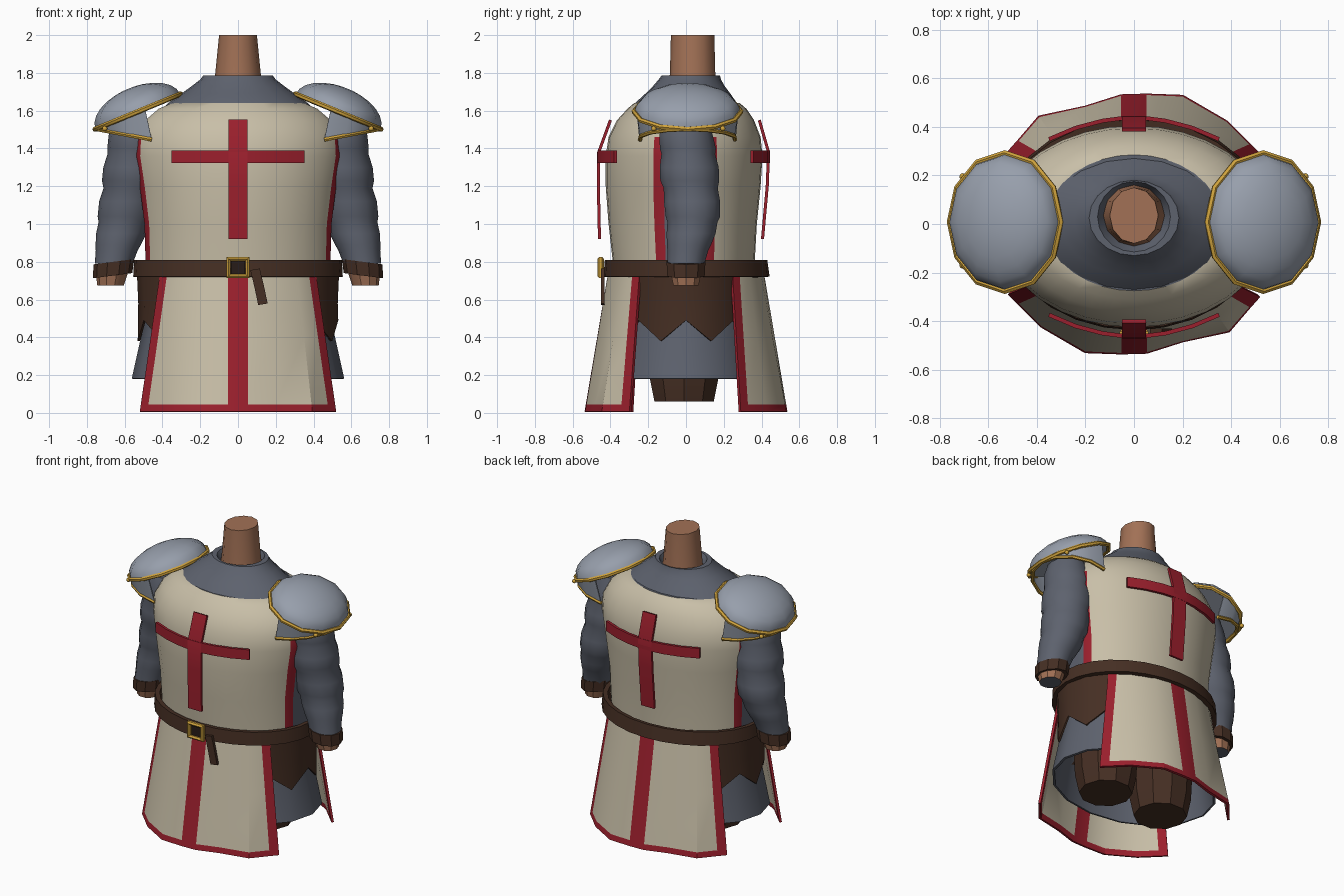
import bpy, bmesh, math
from math import sin, cos, pi, sqrt
from mathutils import Vector

cube = bpy.data.objects.get("Cube")
if cube:
    bpy.data.objects.remove(cube, do_unlink=True)


def material(name, r, g, b):
    m = bpy.data.materials.new(name)
    m.use_nodes = True
    m.diffuse_color = (r, g, b, 1)
    bsdf = next(n for n in m.node_tree.nodes if n.type == 'BSDF_PRINCIPLED')
    bsdf.inputs["Base Color"].default_value = (r, g, b, 1)
    bsdf.inputs["Roughness"].default_value = 0.8
    return m


CREAM = material("cream cloth", .58, .52, .39)
RED = material("red cloth", .33, .014, .026)
MAIL = material("grey mail", .11, .122, .155)
STEEL = material("pale steel", .31, .345, .41)
GOLD = material("gold", .62, .36, .045)
LEATHER = material("brown leather", .06, .028, .017)
DARK = material("dark leather", .02, .012, .009)
SKIN = material("skin", .36, .165, .092)


def finish(ob, angle=35):
    bpy.ops.object.select_all(action='DESELECT')
    ob.select_set(True)
    bpy.context.view_layer.objects.active = ob
    if ob.type == 'CURVE':
        bpy.ops.object.convert(target='MESH')
    for mod in list(ob.modifiers):
        bpy.ops.object.modifier_apply(modifier=mod.name)
    bpy.ops.object.shade_smooth_by_angle(angle=math.radians(angle))
    return ob


def grid(name, rows, mats, closed=False, caps=False, rule=None, solid=0, cap_mat=0, angle=35):
    """Skin rows of points with quads; rule(row, column) picks the material."""
    bm = bmesh.new()
    vs = [[bm.verts.new(p) for p in row] for row in rows]
    n = len(rows[0])
    for i in range(len(rows) - 1):
        for j in range(n if closed else n - 1):
            k = (j + 1) % n
            f = bm.faces.new((vs[i][j], vs[i][k], vs[i + 1][k], vs[i + 1][j]))
            f.material_index = rule(i, j) if rule else 0
    if caps:
        for row in (vs[0], vs[-1]):
            bm.faces.new(row).material_index = cap_mat
    bmesh.ops.recalc_face_normals(bm, faces=bm.faces)
    me = bpy.data.meshes.new(name)
    bm.to_mesh(me)
    bm.free()
    for m in mats:
        me.materials.append(m)
    ob = bpy.data.objects.new(name, me)
    bpy.context.collection.objects.link(ob)
    if solid:
        mod = ob.modifiers.new("thickness", 'SOLIDIFY')
        mod.thickness, mod.offset = solid, 0
    return finish(ob, angle)


def ring(z, rx, ry, cx=0, cy=0, n=24):
    return [(cx + rx * cos(2 * pi * k / n), cy + ry * sin(2 * pi * k / n), z) for k in range(n)]


def tube(name, points, radius, mat, cyclic=False):
    cu = bpy.data.curves.new(name, 'CURVE')
    cu.dimensions = '3D'
    cu.bevel_depth, cu.bevel_resolution, cu.use_fill_caps = radius, 1, True
    sp = cu.splines.new('POLY')
    sp.points.add(len(points) - 1)
    for p, co in zip(sp.points, points):
        p.co = (*co, 1)
    sp.use_cyclic_u = cyclic
    cu.materials.append(mat)
    ob = bpy.data.objects.new(name, cu)
    bpy.context.collection.objects.link(ob)
    return finish(ob)


# Neck, collar and mail mantle
grid("neck", [ring(1.7, .13, .13, cy=.035, n=12), ring(1.8, .12, .12, cy=.035, n=12),
              ring(2, .1, .115, cy=.035, n=12)], [SKIN], True, True)
grid("mail_mantle", [ring(z, rx, ry, cy=cy, n=20) for z, rx, ry, cy in (
    (1.56, .45, .33, 0), (1.64, .37, .27, 0), (1.69, .30, .225, .01), (1.73, .245, .19, .015),
    (1.765, .2, .165, .02), (1.785, .185, .155, .025), (1.785, .15, .145, .03),
    (1.73, .12, .12, .035))], [MAIL], True)

# Tabard body: cream front and back, red edging, mail at the open sides
quarter = [.14, .28, .42, .62, .82, 1.02, 1.21, 1.39]
angles = [0] + quarter + [pi / 2] + [pi - a for a in reversed(quarter)]
angles += [a + pi for a in angles]
side = cos(.28)


def body_ring(z, rx, front, back):
    return [(rx * max(-side, min(side, cos(a))) / side,
             sin(a) * (back if sin(a) > 0 else front), z) for a in angles]


def body_rule(i, j):
    slope = min(j % 18, 17 - j % 18)
    return 2 if slope < 2 else 1 if slope == 2 and i < 5 else 0


grid("tabard_body", [body_ring(*r) for r in (
    (.74, .485, .385, .36), (.82, .49, .39, .365), (1.0, .495, .41, .375), (1.2, .52, .425, .395),
    (1.36, .545, .425, .405), (1.46, .54, .41, .395), (1.55, .49, .365, .36),
    (1.61, .42, .31, .32), (1.64, .35, .275, .285))], [CREAM, RED, MAIL], True, True, body_rule, cap_mat=2)

# Raised cross on chest and back
for where, sign, profile in (
        ("chest", -1, ((.458, .92), (.464, 1.2), (.462, 1.38), (.40, 1.55))),
        ("back", 1, ((.405, .92), (.43, 1.2), (.437, 1.38), (.388, 1.55)))):
    grid(where + "_cross_upright", [[(x, sign * y, z) for x in (-.05, .05)] for y, z in profile],
         [RED], solid=.016)
    depth = profile[2][0]
    xs = [-.35, -.24, -.13, -.05, .05, .13, .24, .35]
    grid(where + "_cross_bar", [[(x, sign * (depth - .72 * x * x), z) for x in xs] for z in (1.322, 1.39)],
         [RED], solid=.017)

# Skirt panels with red trim and a centre stripe
hem = [(-.515, -.285), (-.475, -.325), (-.38, -.42), (-.2, -.525), (-.052, -.53),
       (.052, -.527), (.2, -.48), (.39, -.44), (.475, -.34), (.515, -.295)]


def panel_row(z, sign):
    t = z / .78
    row = []
    for k, (x, y) in enumerate(hem):
        tx = x if k in (4, 5) else x * .78 if k not in (1, 8) else x * .765
        ty = -.4 * sqrt(1 - (tx / .5) ** 2)
        row.append((sign * (x + (tx - x) * t), sign * (y + (ty - y) * t), z))
    return row


for where, sign in (("front", 1), ("back", -1)):
    grid(where + "_skirt_panel", [panel_row(z, sign) for z in (.005, .042, .4, .78)], [CREAM, RED],
         rule=lambda i, j: int(i == 0 or j in (0, 4, 8)), solid=.016, angle=25)

# Mail skirt, jagged leather apron and boots
grid("mail_skirt", [ring(.18, .555, .42, n=16), ring(.45, .495, .385, n=16), ring(.76, .46, .36, n=16)],
     [MAIL], True, solid=.015)
apron_hem = [(x, y, .38 if k % 2 else .49)
             for k, (x, y, z) in enumerate(ring(0, .525, .385, n=18))]
grid("leather_apron", [apron_hem, ring(.58, .522, .385, n=18), ring(.76, .53, .39, n=18)],
     [LEATHER], True, solid=.012)
for where, s in (("left", 1), ("right", -1)):
    grid(where + "_boot", [ring(z, r, r, s * .22, -.01, 10) for z, r in
                           ((.06, .165), (.18, .19), (.4, .2), (.72, .2))], [LEATHER], True, True)

# Belt, buckle and hanging strap
grid("belt", [ring(.72, .54, .425, cy=.003, n=28), ring(.808, .535, .415, n=28)], [LEATHER], True, solid=.03)
tube("buckle_frame", [(x, -.452, z) for x, z in ((-.05, .725), (-.05, .815), (.05, .815), (.05, .725))],
     .017, GOLD, True)
grid("buckle_centre", [[(x, -.447, z) for x in (-.036, .036)] for z in (.735, .805)], [DARK], solid=.009)
grid("belt_strap", [[(x - .025, -.44, z + .006), (x + .025, -.44, z + .014)]
                    for x, z in ((.132, .565), (.112, .66), (.09, .75))], [LEATHER], solid=.018)

# Arms and shoulder armour
TILT = math.radians(22.4)
for where, s in (("left", 1), ("right", -1)):
    sleeve = ((1.55, .54, 0, .12), (1.47, .54, 0, .145), (1.4, .54, .01, .152), (1.37, .545, .012, .146),
              (1.3, .553, .017, .16), (1.23, .56, .02, .16), (1.19, .565, .025, .147),
              (1.12, .583, .032, .152), (1.04, .595, .037, .148), (1.01, .602, .034, .136),
              (.95, .618, .027, .133), (.89, .634, .016, .12), (.86, .642, .01, .111), (.79, .658, 0, .1))
    grid(where + "_mail_sleeve", [ring(z, r, r, s * x, y, 14) for z, x, y, r in sleeve],
         [MAIL], True, True, angle=40)
    grid(where + "_cuff", [[(x, y, z - .13 * (s * x - .66)) for x, y, z in ring(z, r, r, s * cx, 0, 10)]
                           for z, r, cx in ((.727, .104, .664), (.8, .108, .657))], [LEATHER], True, True)
    grid(where + "_wrist", [ring(.675, .07, .07, s * .675, 0, 10), ring(.74, .085, .085, s * .668, 0, 10)],
         [SKIN, MAIL], True, True, cap_mat=1)

    # Domed shoulder plate, tilted outward
    def dome(a, lift, grow=1):
        u, v, w = .243 * cos(a) * cos(lift) * grow, .28 * sin(a) * cos(lift) * grow, .132 * sin(lift)
        return (s * (.53 + u * cos(TILT) + w * sin(TILT)), .008 + v, 1.595 - u * sin(TILT) + w * cos(TILT))
    turn = [2 * pi * k / 12 for k in range(12)]
    grid(where + "_shoulder_dome", [[dome(a, lift) for a in turn]
                                    for lift in (0, .25, .5, .75, 1, 1.25, 1.45)], [STEEL], True, True, angle=60)
    tube(where + "_dome_rim", [dome(a, 0, 1.01) for a in turn], .014, GOLD, True)

    # Lower plate under the outer half of the dome
    arc = [math.radians(d) for d in range(-100, 101, 25)]
    low = [(s * (.5 + .25 * cos(a)), .008 + .255 * sin(a), 1.455 + .047 * cos(a)) for a in arc]
    grid(where + "_lower_shoulder_plate", [low, [dome(a, 0, .97) for a in arc]], [STEEL], solid=.008)
    tube(where + "_lower_rim", low, .012, GOLD)
    for tag, y in (("front", -.17), ("back", .195)):
        bpy.ops.mesh.primitive_ico_sphere_add(subdivisions=2, radius=.014, location=(s * .705, y, 1.505))
        rivet = bpy.context.object
        rivet.name = f"{where}_{tag}_rivet"
        rivet.data.materials.append(GOLD)
        finish(rivet, 60)
